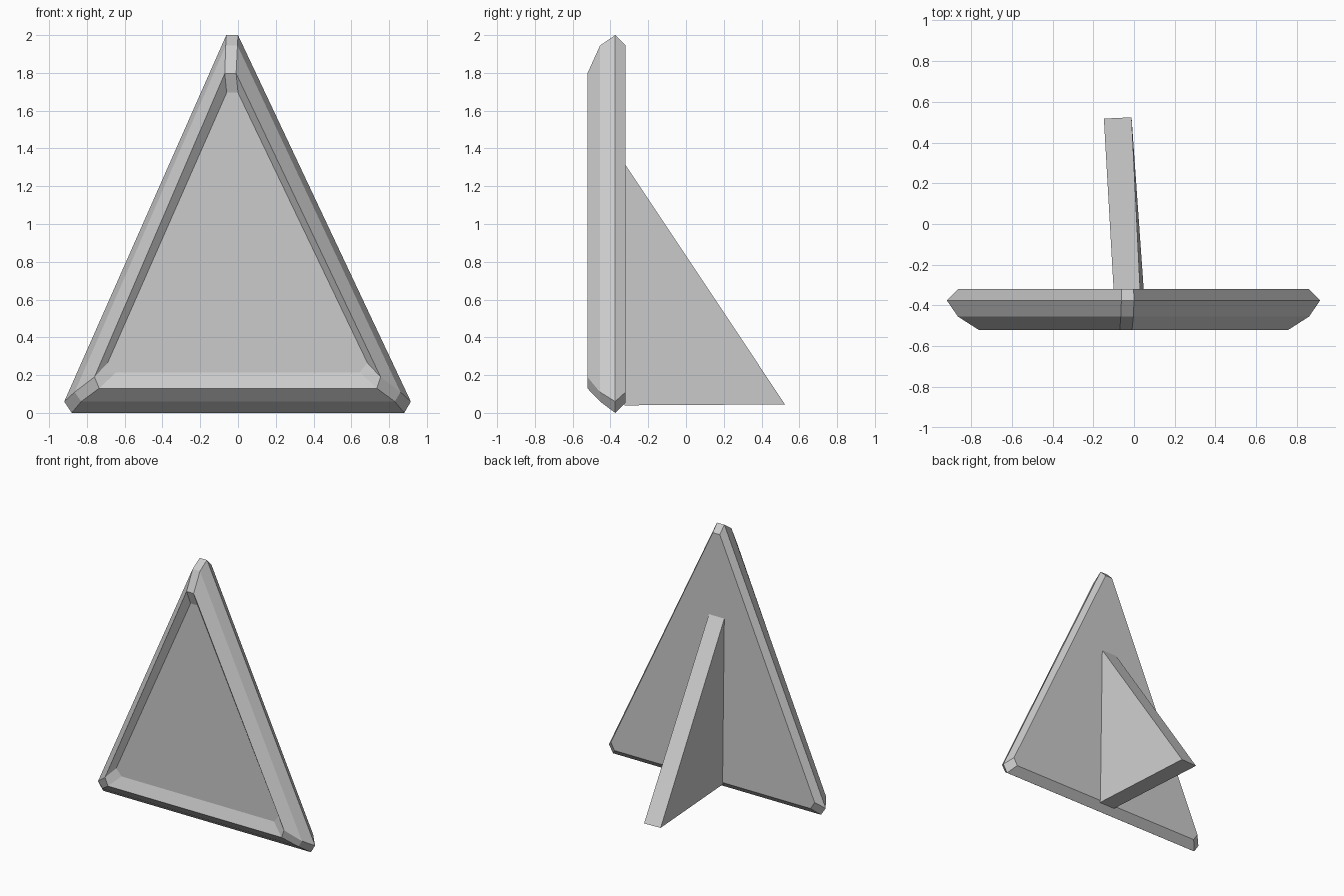
import bpy
import bmesh

if "Cube" in bpy.data.objects:
    bpy.data.objects.remove(bpy.data.objects["Cube"], do_unlink=True)

grey = bpy.data.materials.new("light grey")
grey.use_nodes = True
colour = (0.6, 0.6, 0.6, 1)
grey.diffuse_color = colour
grey.node_tree.nodes["Principled BSDF"].inputs["Base Color"].default_value = colour


def ring(y, left, right, side_z, foot, foot_z, tip_left, tip_right, tip_z):
    """Triangle outline with clipped corners, as six points."""
    return [(-foot, y, foot_z), (foot, y, foot_z), (right, y, side_z),
            (tip_right, y, tip_z), (tip_left, y, tip_z), (-left, y, side_z)]


def loft(name, rings):
    """Join successive outlines with walls and cap both ends."""
    bm = bmesh.new()
    loops = [[bm.verts.new(p) for p in r] for r in rings]
    count = len(loops[0])
    for a, b in zip(loops, loops[1:]):
        for i in range(count):
            j = (i + 1) % count
            bm.faces.new((a[i], a[j], b[j], b[i]))
    bm.faces.new(loops[0])
    bm.faces.new(loops[-1])
    bmesh.ops.recalc_face_normals(bm, faces=bm.faces)
    mesh = bpy.data.meshes.new(name)
    bm.to_mesh(mesh)
    bm.free()
    mesh.materials.append(grey)
    obj = bpy.data.objects.new(name, mesh)
    bpy.context.collection.objects.link(obj)
    return obj


# Bevelled triangular panel, from the back to the recessed front face
loft("triangular_panel", [
    ring(-0.32, 0.865, 0.86, 0.11, 0.83, 0.055, -0.062, -0.002, 1.945),
    ring(-0.375, 0.92, 0.915, 0.06, 0.88, 0.0, -0.062, 0.0, 2.0),
    ring(-0.455, 0.865, 0.86, 0.11, 0.83, 0.06, -0.065, -0.003, 1.945),
    ring(-0.522, 0.76, 0.755, 0.19, 0.735, 0.13, -0.07, -0.01, 1.797),
    ring(-0.487, 0.69, 0.685, 0.265, 0.645, 0.215, -0.06, 0.0, 1.695),
])

# Wedge strut behind the panel, slightly turned and leaning
loft("rear_strut", [
    [(-0.085, -0.325, 0.04), (-0.148, 0.518, 0.045), (-0.1, -0.325, 1.32)],
    [(0.048, -0.325, 0.04), (-0.012, 0.524, 0.045), (0.03, -0.325, 1.32)],
])
